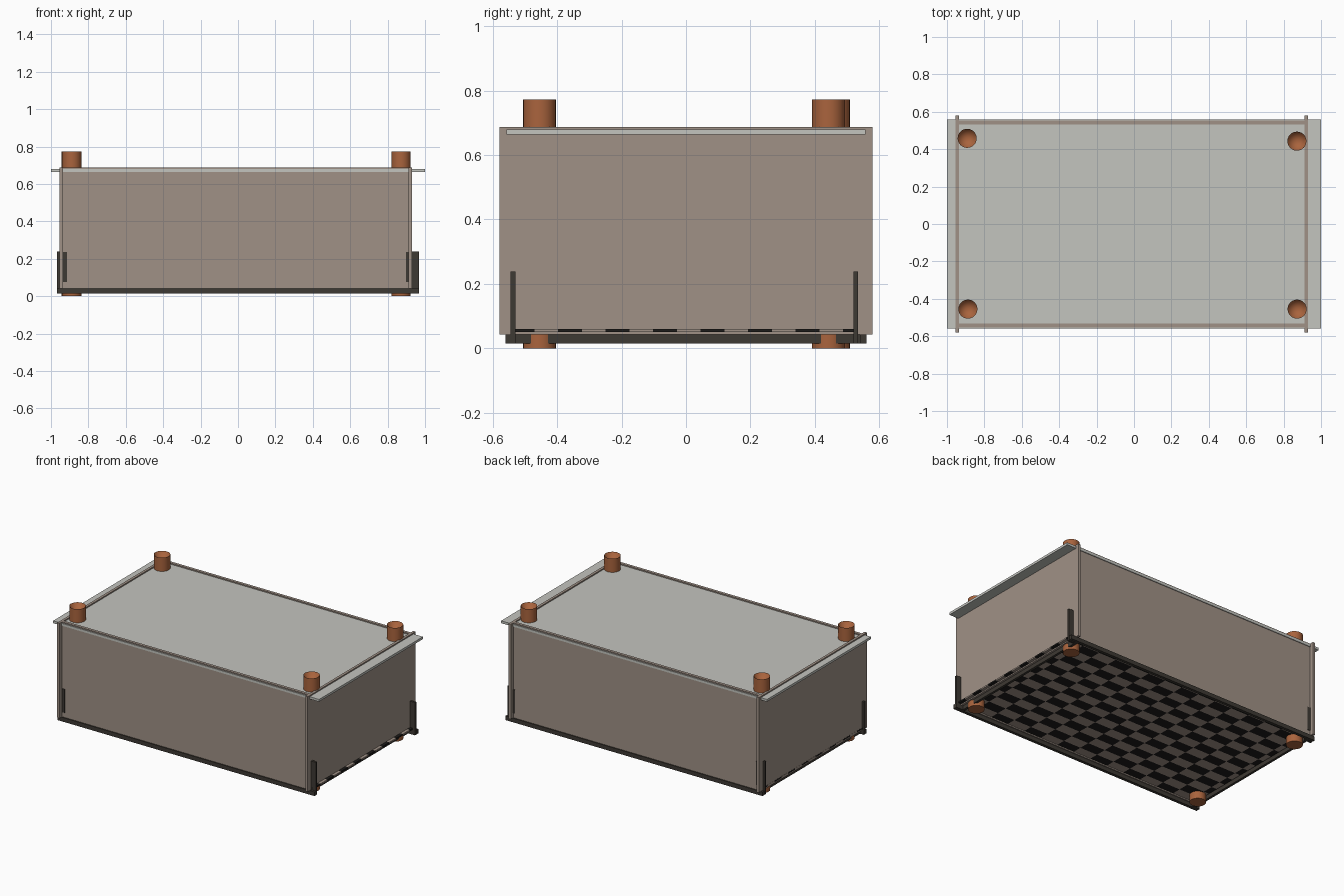
import bpy, bmesh, math
from mathutils import Vector

if "Cube" in bpy.data.objects:
    bpy.data.objects.remove(bpy.data.objects["Cube"])


def material(name, rgb):
    m = bpy.data.materials.new(name)
    m.diffuse_color = (*rgb, 1)
    m.use_nodes = True
    m.node_tree.nodes["Principled BSDF"].inputs["Base Color"].default_value = m.diffuse_color
    return m


TAUPE = material("taupe_panel", (0.35, 0.285, 0.24))
GREY = material("pale_grey_lid", (0.55, 0.555, 0.52))
DARK = material("dark_brown_rail", (0.048, 0.041, 0.033))
BLACK = material("black_tile", (0.012, 0.011, 0.010))
COPPER = material("copper_post", (0.40, 0.127, 0.047))


def finish(bm, name, *mats):
    me = bpy.data.meshes.new(name)
    bm.to_mesh(me)
    bm.free()
    for m in mats:
        me.materials.append(m)
    ob = bpy.data.objects.new(name, me)
    bpy.context.collection.objects.link(ob)
    return ob


def box_mesh(x, y, z):
    bm = bmesh.new()
    bmesh.ops.create_cube(bm, size=1)
    for v in bm.verts:
        v.co = Vector([(r[0] + r[1]) / 2 + c * (r[1] - r[0])
                       for r, c in zip((x, y, z), v.co)])
    return bm


def box(name, x, y, z, mat):
    return finish(box_mesh(x, y, z), name, mat)


# Lid, slotted through the walls
box("lid", (-1, 1), (-0.558, 0.558), (0.664, 0.68), GREY)

# Four wall panels
WALL_Z = (0.042, 0.688)
box("left_wall", (-0.954, -0.936), (-0.58, 0.58), WALL_Z, TAUPE)
box("right_wall", (0.912, 0.93), (-0.58, 0.58), WALL_Z, TAUPE)
box("front_wall", (-0.937, 0.913), (-0.553, -0.533), WALL_Z, TAUPE)
box("back_wall", (-0.937, 0.913), (0.533, 0.553), WALL_Z, TAUPE)

# Base frame under the floor
RAIL_Z = (0.015, 0.043)
box("front_rail", (-0.967, 0.967), (-0.56, -0.54), RAIL_Z, DARK)
box("back_rail", (-0.967, 0.967), (0.54, 0.56), RAIL_Z, DARK)
box("left_rail", (-0.937, -0.921), (-0.55, 0.55), RAIL_Z, DARK)
box("right_rail", (0.9, 0.916), (-0.55, 0.55), RAIL_Z, DARK)

# Corner brackets with a small tab showing through the long walls
for xs, x in (("left", (-0.967, -0.914)), ("right", (0.898, 0.967))):
    tab = (-0.937, -0.914) if xs == "left" else (0.898, 0.913)
    for ys, y, ty in (("front", (-0.545, -0.53), (-0.556, -0.53)),
                      ("back", (0.52, 0.534), (0.53, 0.556))):
        box(f"{ys}_{xs}_bracket", x, y, (0.015, 0.238), DARK)
        box(f"{ys}_{xs}_bracket_tab", tab, ty, (0.075, 0.236), DARK)

# Chequered floor: thin plate cut into a grid, alternate cells black
X0, X1, Y0, Y1, N = -0.955, 0.95, -0.545, 0.525, 14.5
cx, cy = (X1 - X0) / N, (Y1 - Y0) / N
bm = box_mesh((X0, X1), (Y0, Y1), (0.05, 0.06))
for i in range(1, 15):
    for co, no in (((X1 - i * cx, 0, 0), (1, 0, 0)),
                   ((0, Y0 + i * cy, 0), (0, 1, 0))):
        geom = bm.verts[:] + bm.edges[:] + bm.faces[:]
        bmesh.ops.bisect_plane(bm, geom=geom, plane_co=co, plane_no=no)
bm.normal_update()
for f in bm.faces:
    c = f.calc_center_median() - f.normal * 0.002
    cell = math.floor((X1 - c.x) / cx) + math.floor((c.y - Y0) / cy)
    f.material_index = 1 if cell % 2 == 0 else 0
finish(bm, "chequered_floor", TAUPE, BLACK)

# Corner posts running through the box, with hollowed tops
H, R = 0.773, 0.051
for name, px, py in (("front_left", -0.888, -0.455), ("front_right", 0.872, -0.455),
                     ("back_left", -0.892, 0.458), ("back_right", 0.871, 0.443)):
    bm = bmesh.new()
    bmesh.ops.create_cone(bm, cap_ends=True, cap_tris=True, segments=24,
                          radius1=R, radius2=R, depth=H)
    for v in bm.verts:
        if v.co.z > 0 and v.co.xy.length < 0.01:
            v.co.z -= 0.08
        v.co += Vector((px, py, H / 2))
    post = finish(bm, name + "_post", COPPER)
    bpy.ops.object.select_all(action='DESELECT')
    post.select_set(True)
    bpy.context.view_layer.objects.active = post
    bpy.ops.object.shade_smooth_by_angle(angle=math.radians(30))
